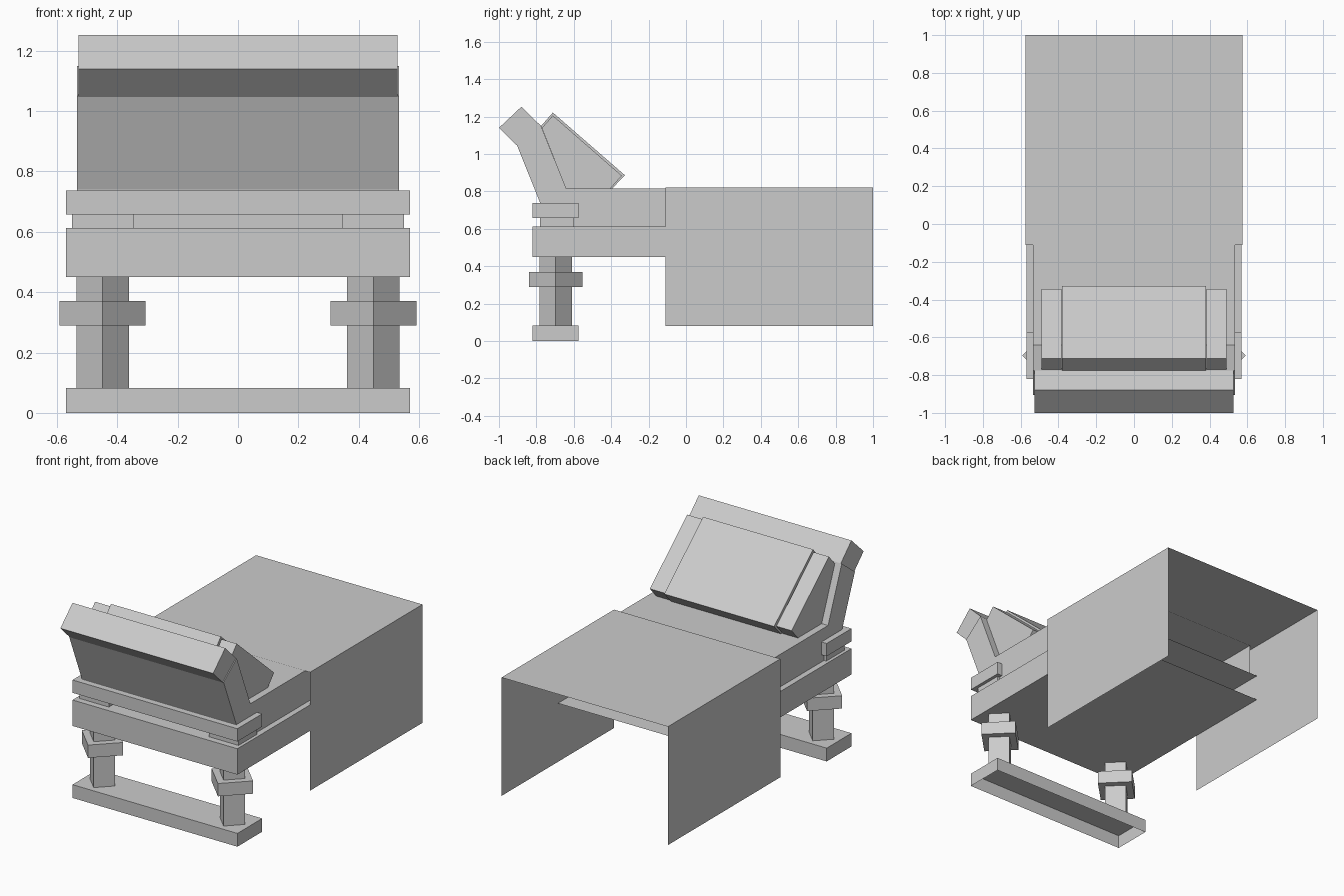
import bpy, bmesh, math
from mathutils import Vector

cube = bpy.data.objects.get("Cube")
if cube:
    bpy.data.objects.remove(cube, do_unlink=True)

grey = bpy.data.materials.new("plain_grey")
grey.use_nodes = True
colour = (0.6, 0.6, 0.6, 1)
grey.diffuse_color = colour
grey.node_tree.nodes["Principled BSDF"].inputs["Base Color"].default_value = colour


def finish(name, bm, open_sides=()):
    """Make an object, leaving out the faces that look along open_sides."""
    bmesh.ops.recalc_face_normals(bm, faces=bm.faces)
    bm.normal_update()
    gone = [f for f in bm.faces
            if any(f.normal.dot(Vector(d)) > 0.99 for d in open_sides)]
    bmesh.ops.delete(bm, geom=gone, context='FACES')
    mesh = bpy.data.meshes.new(name)
    bm.to_mesh(mesh)
    bm.free()
    mesh.materials.append(grey)
    obj = bpy.data.objects.new(name, mesh)
    bpy.context.collection.objects.link(obj)
    return obj


def prism(name, profile, x0, x1, open_sides=()):
    """Extrude a (y, z) side profile from x0 to x1."""
    bm = bmesh.new()
    face = bm.faces.new([bm.verts.new((x0, y, z)) for y, z in profile])
    grown = bmesh.ops.extrude_face_region(bm, geom=[face], use_keep_orig=True)
    verts = [v for v in grown["geom"] if isinstance(v, bmesh.types.BMVert)]
    bmesh.ops.translate(bm, vec=(x1 - x0, 0, 0), verts=verts)
    return finish(name, bm, open_sides)


def box(name, x0, x1, y0, y1, z0, z1, open_sides=()):
    return prism(name, [(y0, z0), (y1, z0), (y1, z1), (y0, z1)], x0, x1, open_sides)


def diamond_post(name, x, y, radius, z0, z1):
    """Square post turned so its corners point along x and y."""
    bm = bmesh.new()
    bmesh.ops.create_cone(bm, cap_ends=True, segments=4, radius1=radius,
                          radius2=radius, depth=z1 - z0)
    bmesh.ops.translate(bm, vec=(x, y, (z0 + z1) / 2), verts=bm.verts)
    return finish(name, bm)


FRONT, BACK, DOWN = (0, -1, 0), (0, 1, 0), (0, 0, -1)

# Thin rear cover: a top and two sides
box("rear_cover", -0.575, 0.575, -0.11, 1, 0.08, 0.82, [FRONT, BACK, DOWN])

# Hollow table slab, open at the back
box("table_slab", -0.57, 0.57, -0.82, 0.45, 0.45, 0.612, [BACK])

# Upper housing with the sloping upright at its front
prism("upper_housing",
      [(0.43, 0.815), (-0.64, 0.815), (-0.775, 1.15), (-0.905, 1.05), (-0.78, 0.74),
       (-0.78, 0.7), (-0.6, 0.7), (-0.6, 0.612), (0.43, 0.612)],
      -0.534, 0.534, [BACK, DOWN])
prism("upright_cap", [(-0.775, 1.15), (-0.88, 1.253), (-1, 1.14), (-0.905, 1.047)],
      -0.528, 0.528)

# Angled panel behind the upright, with lower side strips
prism("panel_centre", [(-0.64, 0.815), (-0.775, 1.15), (-0.712, 1.222),
                       (-0.327, 0.887), (-0.395, 0.815)], -0.38, 0.38)
for side, x0, x1 in (("left", 0.385, 0.49), ("right", -0.49, -0.385)):
    prism("panel_side_" + side, [(-0.64, 0.815), (-0.77, 1.14), (-0.712, 1.206),
                                 (-0.343, 0.884), (-0.405, 0.815)], x0, x1)

# Front rail, foot bar and the parts repeated left and right
box("front_rail", -0.57, 0.57, -0.82, -0.575, 0.657, 0.737)
box("foot_bar", -0.57, 0.57, -0.82, -0.575, 0, 0.083, [DOWN])
for side, s in (("left", 1), ("right", -1)):
    a, b = sorted((s * 0.347, s * 0.55))
    box("rail_pad_" + side, a, b, -0.78, -0.6, 0.612, 0.657)
    diamond_post("leg_" + side, s * 0.449, -0.697, 0.087, 0.083, 0.45)
    diamond_post("leg_collar_" + side, s * 0.449, -0.697, 0.143, 0.29, 0.37)
